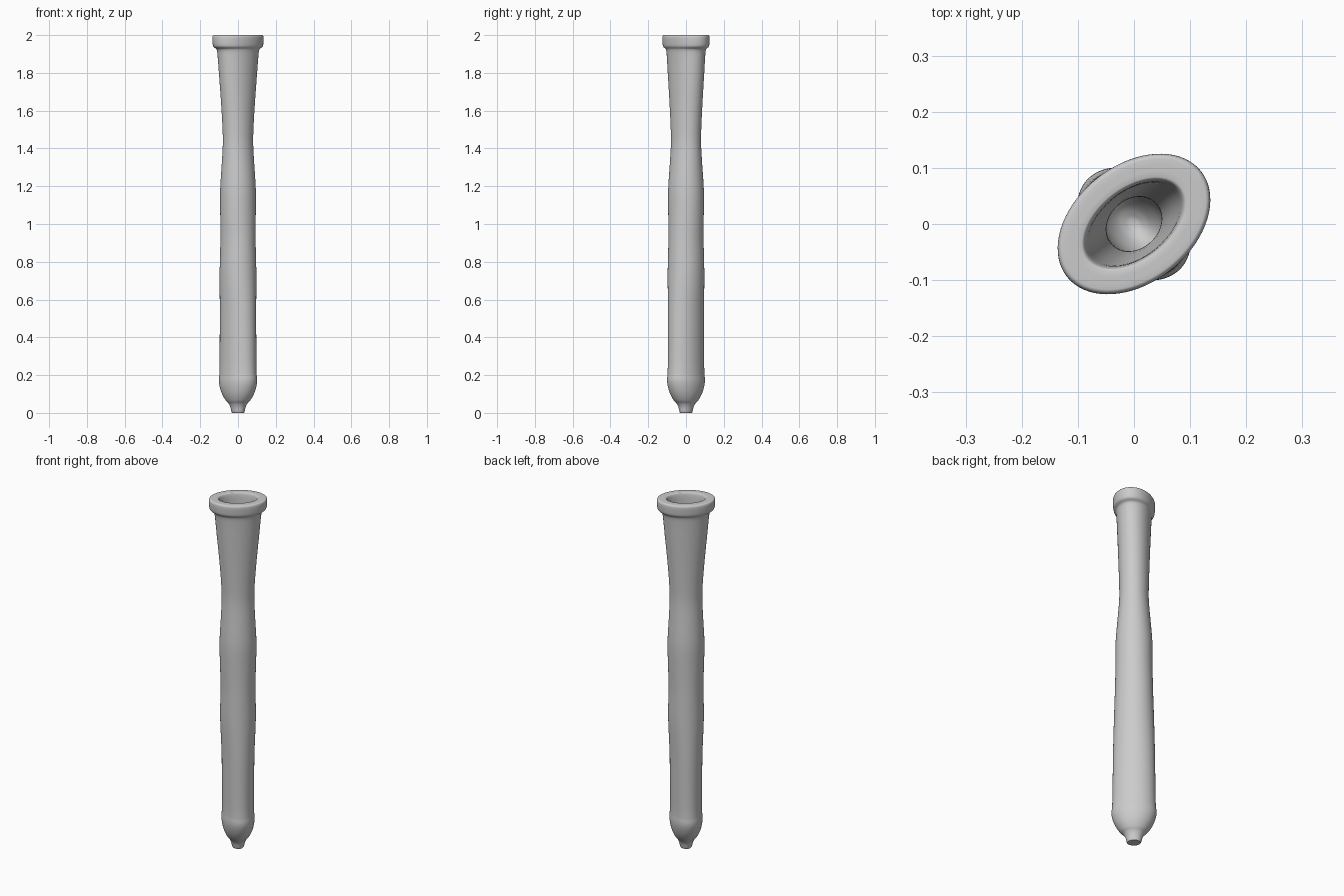
import bpy, bmesh, math

if "Cube" in bpy.data.objects:
    bpy.data.objects.remove(bpy.data.objects["Cube"])

SIDES, STEPS = 72, 3

# Profile rows: (z, half-width along the diagonal, half-width across it)
outer = [
    (0.0, 0.028, 0.034), (0.005, 0.031, 0.037), (0.03, 0.037, 0.043),
    (0.05, 0.046, 0.054), (0.065, 0.058, 0.070), (0.10, 0.074, 0.093),
    (0.14, 0.083, 0.109), (0.175, 0.085, 0.115), (0.21, 0.082, 0.111),
    (0.40, 0.083, 0.108), (0.55, 0.085, 0.106), (0.75, 0.093, 0.101),
    (0.92, 0.090, 0.096), (1.05, 0.094, 0.094), (1.18, 0.096, 0.093),
    (1.30, 0.090, 0.084), (1.42, 0.085, 0.075), (1.50, 0.087, 0.075),
    (1.65, 0.098, 0.079), (1.80, 0.112, 0.084), (1.90, 0.121, 0.088),
    (1.925, 0.127, 0.091), (1.935, 0.142, 0.098), (1.943, 0.148, 0.102),
    (1.96, 0.151, 0.104), (1.988, 0.152, 0.105), (1.997, 0.149, 0.102),
]
inner = [
    (2.0, 0.143, 0.097), (2.0, 0.107, 0.066), (1.995, 0.101, 0.062),
    (1.97, 0.096, 0.059), (1.90, 0.090, 0.057), (1.80, 0.081, 0.054),
    (1.65, 0.067, 0.049), (1.50, 0.056, 0.045), (1.42, 0.053, 0.044),
    (1.30, 0.058, 0.053), (1.18, 0.064, 0.062), (0.92, 0.058, 0.065),
    (0.55, 0.055, 0.074), (0.21, 0.052, 0.077), (0.15, 0.045, 0.062),
    (0.11, 0.026, 0.036), (0.095, 0.008, 0.010),
]


def smooth_rows(rows):
    """Catmull-Rom interpolation with limited tangents through the rows."""
    result = []
    for i in range(len(rows) - 1):
        p0, p1, p2 = rows[max(i - 1, 0)], rows[i], rows[i + 1]
        p3 = rows[min(i + 2, len(rows) - 1)]
        d = [math.dist(p0, p1) or math.dist(p1, p2), math.dist(p1, p2),
             math.dist(p2, p3) or math.dist(p1, p2)]
        for k in range(STEPS):
            t = k / STEPS
            row = []
            for a, b, c, e in zip(p0, p1, p2, p3):
                m1 = (c - a) / (d[0] + d[1]) * d[1]
                m2 = (e - b) / (d[1] + d[2]) * d[1]
                row.append((2*t**3 - 3*t**2 + 1) * b + (t**3 - 2*t**2 + t) * m1
                           + (3*t**2 - 2*t**3) * c + (t**3 - t**2) * m2)
            result.append((max(0, min(2, row[0])), row[1], row[2]))
    return result + [rows[-1]]


def add_ring(bm, z, a, b):
    """Ellipse ring whose axis twists slightly with height."""
    turn = math.radians(46 - 8 * (z / 2) ** 3)
    c, s = math.cos(turn), math.sin(turn)
    ring = []
    for i in range(SIDES):
        w = 2 * math.pi * i / SIDES
        u, v = a * math.cos(w), b * math.sin(w)
        ring.append(bm.verts.new((u * c - v * s, u * s + v * c, z)))
    return ring


# Hollow flattened tube, lofted up the outside and down the inside
bm = bmesh.new()
rings = [add_ring(bm, *r) for r in smooth_rows(outer + inner)]
for lo, hi in zip(rings, rings[1:]):
    for i in range(SIDES):
        j = (i + 1) % SIDES
        bm.faces.new((lo[i], lo[j], hi[j], hi[i]))
bm.faces.new(rings[0][::-1])
bm.faces.new(rings[-1])
bmesh.ops.recalc_face_normals(bm, faces=bm.faces)

mesh = bpy.data.meshes.new("tube_vase")
bm.to_mesh(mesh)
bm.free()
vase = bpy.data.objects.new("tube_vase", mesh)
bpy.context.collection.objects.link(vase)
bpy.context.view_layer.objects.active = vase
vase.select_set(True)
bpy.ops.object.shade_smooth_by_angle(angle=math.radians(40))
